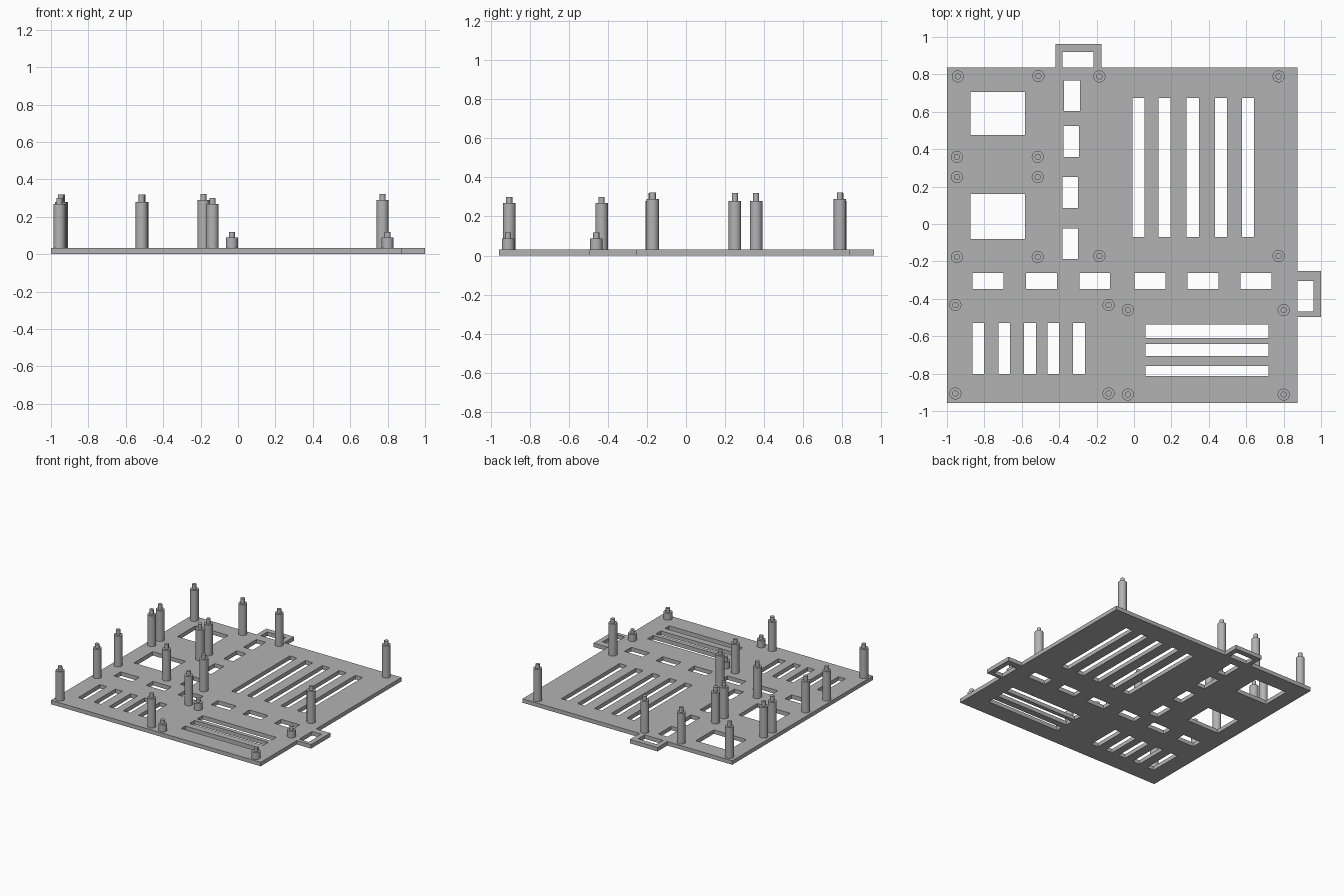
import bpy, bmesh
from math import radians, tau
from mathutils import Matrix, Vector

THICK = 0.032

cube = bpy.data.objects.get("Cube")
if cube:
    bpy.data.objects.remove(cube, do_unlink=True)

grey = bpy.data.materials.new("plain grey")
grey.use_nodes = True
colour = (0.45, 0.45, 0.45, 1)
grey.diffuse_color = colour
grey.node_tree.nodes["Principled BSDF"].inputs["Base Color"].default_value = colour


def add_object(name, mesh, location=(0, 0, 0)):
    ob = bpy.data.objects.new(name, mesh)
    ob.location = location
    bpy.context.collection.objects.link(ob)
    return ob


def mesh_from(bm, name):
    bmesh.ops.recalc_face_normals(bm, faces=bm.faces)
    mesh = bpy.data.meshes.new(name)
    bm.to_mesh(mesh)
    bm.free()
    mesh.materials.append(grey)
    return mesh


# Plate outline with a tab on the back edge and one on the left edge
outline = [(-1, -0.958), (0.874, -0.958), (0.874, -0.497), (1, -0.497),
           (1, -0.251), (0.874, -0.251), (0.874, 0.838), (-0.174, 0.838),
           (-0.174, 0.963), (-0.42, 0.963), (-0.42, 0.838), (-1, 0.838)]
bm = bmesh.new()
base = bm.faces.new([bm.verts.new((x, y, 0)) for x, y in outline])
top = bmesh.ops.extrude_face_region(bm, geom=[base])["geom"]
bmesh.ops.translate(bm, vec=(0, 0, THICK),
                    verts=[v for v in top if isinstance(v, bmesh.types.BMVert)])
plate = add_object("base_plate", mesh_from(bm, "base_plate"))

# Openings as (x range, y range)
holes = [((-0.382, -0.217), (0.838, 0.92)), ((0.874, 0.96), (-0.468, -0.305))]
# two square drive windows
holes += [((-0.874, -0.582), y) for y in ((0.476, 0.706), (-0.08, 0.16))]
# column of small windows
holes += [((x, x + 0.083), (y, y + 0.164)) for x, y in
          ((-0.373, 0.603), (-0.378, 0.359), (-0.383, 0.086), (-0.383, -0.188))]
# row of small windows
holes += [((x, x + 0.165), (-0.348, -0.262))
          for x in (-0.864, -0.577, -0.292, 0.003, 0.286, 0.569)]
# long slots
holes += [((x, x + 0.065), (-0.07, 0.674)) for x in (-0.009, 0.131, 0.282, 0.432, 0.577)]
# short slots
holes += [((x, x + 0.063), (-0.803, -0.53))
          for x in (-0.864, -0.725, -0.588, -0.463, -0.326)]
# wide slots
holes += [((0.061, 0.719), y) for y in ((-0.61, -0.538), (-0.706, -0.642), (-0.813, -0.759))]

bm = bmesh.new()
for (x0, x1), (y0, y1) in holes:
    place = Matrix.Translation(((x0 + x1) / 2, (y0 + y1) / 2, THICK / 2))
    bmesh.ops.create_cube(bm, size=1, matrix=place @ Matrix.Diagonal((x1 - x0, y1 - y0, 0.2, 1)))
cutter = add_object("opening_cutter", mesh_from(bm, "opening_cutter"))
cutter.hide_render = True

# Cut the openings, then drop the cutter
cut = plate.modifiers.new("openings", 'BOOLEAN')
cut.operation, cut.solver, cut.object = 'DIFFERENCE', 'EXACT', cutter
graph = bpy.context.evaluated_depsgraph_get()
cut_mesh = bpy.data.meshes.new_from_object(plate.evaluated_get(graph))
plate.modifiers.clear()
plate.data = cut_mesh
bpy.data.objects.remove(cutter, do_unlink=True)


# Stepped standoff: a round post with a thin locating pin on top
def standoff_mesh(name, shoulder, tip):
    bm = bmesh.new()
    profile = [(0, THICK), (0.032, THICK), (0.032, shoulder),
               (0.016, shoulder), (0.016, tip), (0, tip)]
    verts = [bm.verts.new((r, 0, z)) for r, z in profile]
    edges = [bm.edges.new(pair) for pair in zip(verts, verts[1:])]
    bmesh.ops.spin(bm, geom=verts + edges, cent=Vector(), axis=(0, 0, 1),
                   angle=tau, steps=32)
    bmesh.ops.remove_doubles(bm, verts=bm.verts, dist=0.0005)
    return mesh_from(bm, name)


L, M = -0.947, -0.515
groups = {
    "main_board_post": (0.29, 0.322, [(x, y) for x in (-0.185, 0.773) for y in (0.789, -0.171)]),
    "drive_post": (0.28, 0.32, [(-0.942, 0.789), (-0.511, 0.791)]
                   + [(x, y) for x in (L, M) for y in (0.359, 0.251, -0.176)]),
    "side_board_post": (0.268, 0.301, [(x, y) for x in (-0.955, -0.136) for y in (-0.433, -0.906)]),
    "short_post": (0.088, 0.118, [(x, y) for x in (-0.033, 0.8) for y in (-0.46, -0.912)]),
}
for name, (shoulder, tip, spots) in groups.items():
    mesh = standoff_mesh(name, shoulder, tip)
    for i, (x, y) in enumerate(spots, 1):
        post = add_object(f"{name}_{i}", mesh, (x, y, 0))
    # smooth the round walls, keep the rims sharp
    bpy.ops.object.select_all(action='DESELECT')
    post.select_set(True)
    bpy.context.view_layer.objects.active = post
    bpy.ops.object.shade_smooth_by_angle(angle=radians(30))
